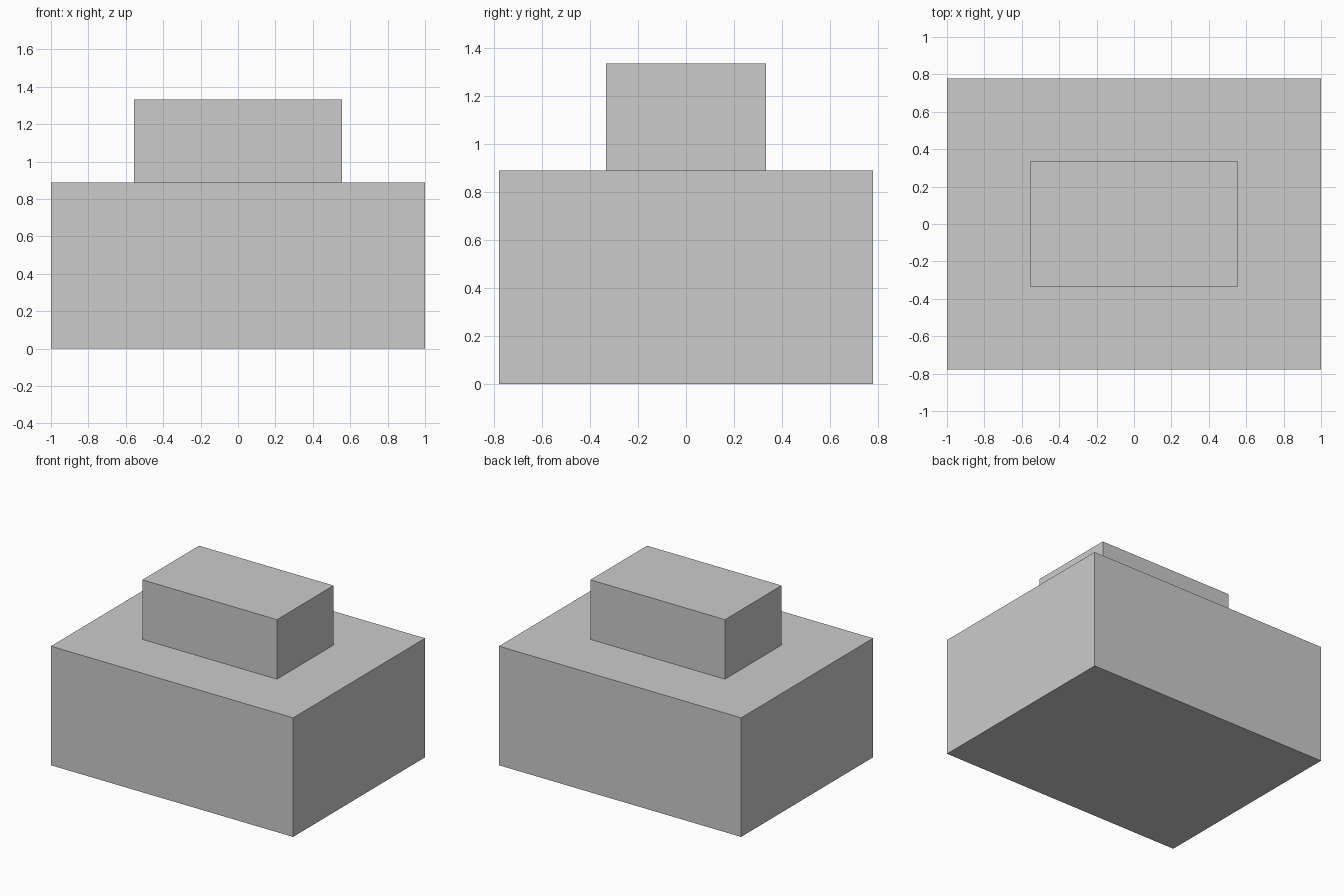
import bpy

if "Cube" in bpy.data.objects:
    bpy.data.objects.remove(bpy.data.objects["Cube"])

U = 1 / 9  # grid unit of the model


def block(name, width, depth, height, bottom):
    """Box centred on x and y, standing on the given height (in grid units)."""
    bpy.ops.mesh.primitive_cube_add(size=1, location=(0, 0, (bottom + height / 2) * U))
    obj = bpy.context.object
    obj.name = name
    obj.scale = (width * U, depth * U, height * U)
    bpy.ops.object.transform_apply(location=False, rotation=False, scale=True)
    return obj


# Wide lower block
block("base_block", 18, 14, 8, 0)

# Smaller block centred on top
block("upper_block", 10, 6, 4, 8)
